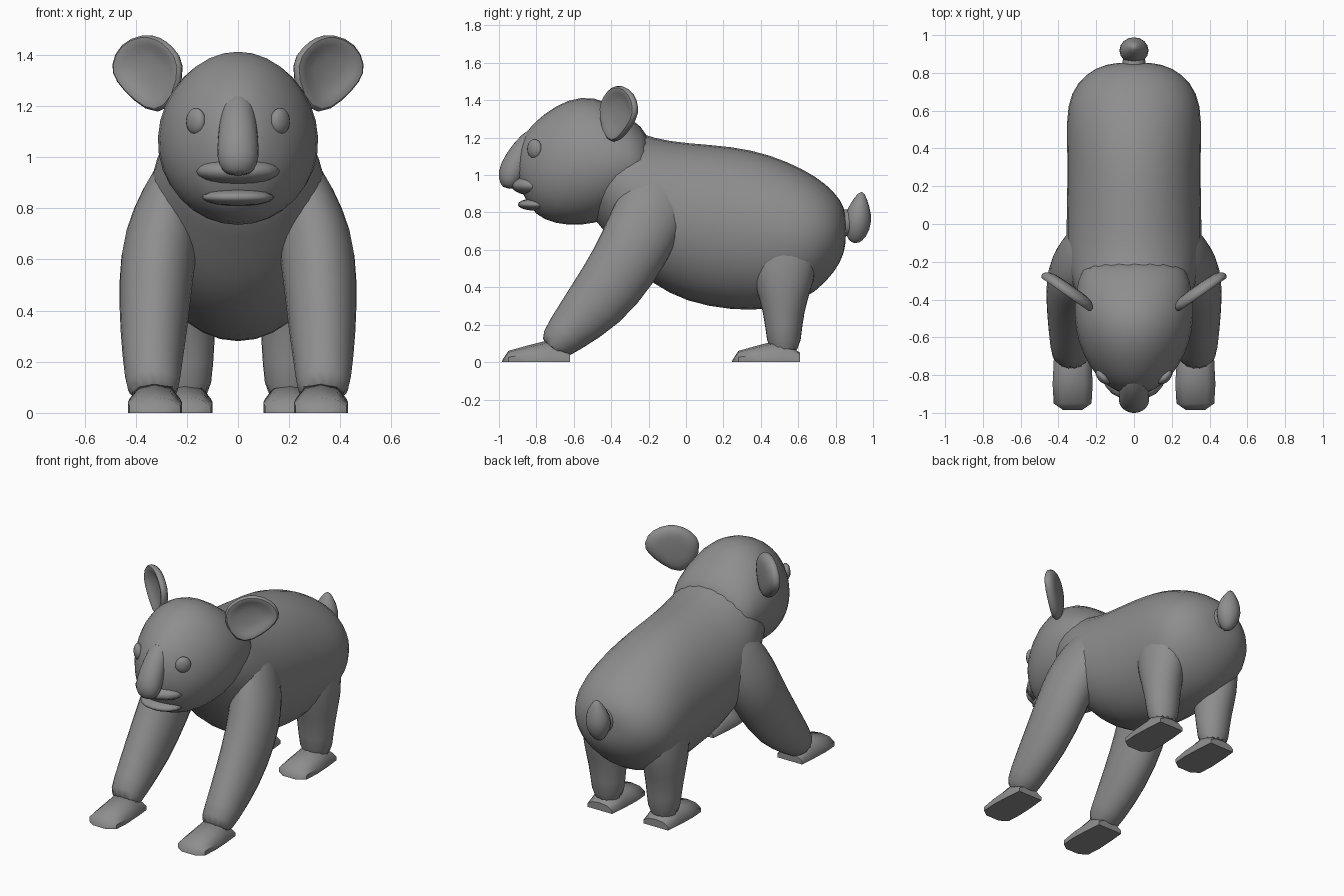
import bpy, bmesh, math
from mathutils import Vector, Matrix

cube = bpy.data.objects.get("Cube")
if cube:
    bpy.data.objects.remove(cube, do_unlink=True)

GREY = (0.27, 0.27, 0.27, 1)
fur = bpy.data.materials.new("grey_fur")
fur.use_nodes = True
fur.diffuse_color = GREY
fur.node_tree.nodes["Principled BSDF"].inputs["Base Color"].default_value = GREY


def finish(name, bm, subdiv=1, angle=80):
    """Turn a bmesh into a smooth-shaded object."""
    bmesh.ops.recalc_face_normals(bm, faces=bm.faces)
    mesh = bpy.data.meshes.new(name)
    bm.to_mesh(mesh)
    bm.free()
    mesh.materials.append(fur)
    obj = bpy.data.objects.new(name, mesh)
    bpy.context.collection.objects.link(obj)
    bpy.ops.object.select_all(action='DESELECT')
    obj.select_set(True)
    bpy.context.view_layer.objects.active = obj
    bpy.ops.object.shade_smooth_by_angle(angle=math.radians(angle))
    if subdiv:
        mod = obj.modifiers.new("Subdivision", 'SUBSURF')
        mod.levels = mod.render_levels = subdiv
    return obj


def skin(name, rings, **options):
    """Bridge equal-length rings of points and cap both ends."""
    bm = bmesh.new()
    loops = [[bm.verts.new(p) for p in ring] for ring in rings]
    n = len(loops[0])
    for a, b in zip(loops, loops[1:]):
        for i in range(n):
            j = (i + 1) % n
            bm.faces.new((a[i], a[j], b[j], b[i]))
    for ring in (loops[0], loops[-1]):
        bm.faces.new(ring)
    return finish(name, bm, **options)


def ellipse(center, across, up, taper=0, n=16):
    """Ring around a centre; taper narrows its upper half."""
    ring = []
    for i in range(n):
        a = math.tau * i / n
        ring.append(center + across * math.cos(a) * (1 - taper * math.sin(a))
                    + up * math.sin(a))
    return ring


def barrel(name, sections, taper=0):
    """Loft along y from (y, bottom, top, half width)."""
    skin(name, [ellipse(Vector((0, y, (lo + hi) / 2)), Vector((w, 0, 0)),
                        Vector((0, 0, (hi - lo) / 2)), taper)
                for y, lo, hi, w in sections])


def limb(name, path, side=1, n=14):
    """Loft along a path of (x, y, z, half width, half depth)."""
    rings = []
    for i, (x, y, z, w, d) in enumerate(path):
        p, q = path[max(i - 1, 0)], path[min(i + 1, len(path) - 1)]
        t = Vector((0, q[1] - p[1], q[2] - p[2])).normalized()
        rings.append(ellipse(Vector((side * x, y, z)), Vector((w, 0, 0)),
                             Vector((0, -t.z, t.y)) * d, n=n))
    skin(name, rings)


def ellipsoid(name, center, radii, turn=0):
    bm = bmesh.new()
    bmesh.ops.create_uvsphere(bm, u_segments=16, v_segments=10, radius=1)
    bm.transform(Matrix.Translation(center) @ Matrix.Rotation(turn, 4, 'Z')
                 @ Matrix.Diagonal((*radii, 1)))
    finish(name, bm, subdiv=0)


def foot(name, x, y):
    """Flat-soled paw, toe pointing to the front."""
    half = ((-1, 0), (-1, .45), (-.6, .88), (0, 1), (.6, .88), (1, .45), (1, 0))
    sections = ((0, .05, .006), (.035, .1, .06), (.135, .106, .088),
                (.26, .1, .12), (.365, .09, .05))
    skin(name, [[(x + u * w, y + dy, v * h) for u, v in half]
                for dy, w, h in sections], subdiv=0, angle=50)


# Torso, from chest to rump
barrel("body", ((-.55, .82, 1.2, .22), (-.43, .69, 1.26, .29), (-.3, .52, 1.26, .34),
                (-.18, .41, 1.205, .365), (0, .31, 1.18, .367), (.25, .265, 1.165, .36),
                (.45, .27, 1.12, .364), (.63, .32, 1.04, .365), (.75, .42, .96, .31),
                (.83, .53, .87, .21), (.857, .63, .79, .09)))

# Head with the back of the neck
barrel("head", ((-.9, .95, 1.14, .07), (-.86, .875, 1.225, .135), (-.81, .78, 1.29, .2),
                (-.7, .73, 1.38, .275), (-.56, .72, 1.435, .32), (-.42, .75, 1.405, .325),
                (-.3, .85, 1.31, .305), (-.18, .9, 1.22, .26)), taper=.05)

# Nose and mouth
limb("nose", ((0, -.79, 1.24, .06, .05), (0, -.87, 1.13, .075, .07),
              (0, -.925, 1.03, .086, .08), (0, -.945, .97, .08, .065),
              (0, -.945, .925, .045, .035)))
ellipsoid("upper_lip", (0, -.81, .945), (.165, .125, .055))
ellipsoid("lower_lip", (0, -.795, .843), (.14, .105, .034))

# Tail bulb on a short stalk
limb("tail", ((0, .895, .635, .02, .025), (0, .91, .68, .065, .065),
              (0, .918, .76, .094, .086), (0, .93, .84, .072, .06),
              (0, .94, .915, .012, .012)), n=8)
limb("tail_stalk", ((0, .78, .74, .08, .09), (0, .85, .745, .068, .08),
                    (0, .92, .75, .06, .07)), n=8)

EAR = ((.2, 1.37), (.25, 1.435), (.3, 1.475), (.37, 1.49), (.46, 1.45),
       (.5, 1.36), (.48, 1.295), (.4, 1.21), (.31, 1.15), (.23, 1.22))

for label, side in (("left", 1), ("right", -1)):
    # Cupped ear: back, rim, front lip, hollow
    rings = []
    for scale, push in ((.5, -.04), (.85, -.03), (1, 0), (.92, .028), (.72, .016), (.4, -.004)):
        ring = []
        for x, z in EAR:
            x = .35 + (x - .35) * scale
            z = 1.34 + (z - 1.34) * scale
            y = -.435 + (x - .24) * .7
            ring.append((side * (x + .57 * push), y - .82 * push, z))
        rings.append(ring)
    skin(label + "_ear", rings)

    ellipsoid(label + "_eye", (side * .165, -.81, 1.14), (.048, .027, .052), side * .8)

    # Front leg reaching forward from the shoulder
    limb(label + "_front_leg",
         ((.19, -.1, 1.02, .1, .15), (.255, -.16, .86, .125, .2),
          (.3, -.235, .7, .153, .2), (.322, -.326, .52, .15, .19),
          (.33, -.475, .313, .135, .175), (.335, -.655, .14, .112, .115),
          (.33, -.73, .06, .1, .085)), side)
    foot(label + "_front_foot", side * .325, -.985)

    # Rear leg standing upright
    limb(label + "_rear_leg",
         ((.2, .5, .78, .11, .18), (.215, .525, .52, .14, .2),
          (.212, .522, .34, .128, .13), (.205, .522, .2, .112, .1),
          (.205, .525, .03, .1, .09)), side)
    foot(label + "_rear_foot", side * .205, .245)
